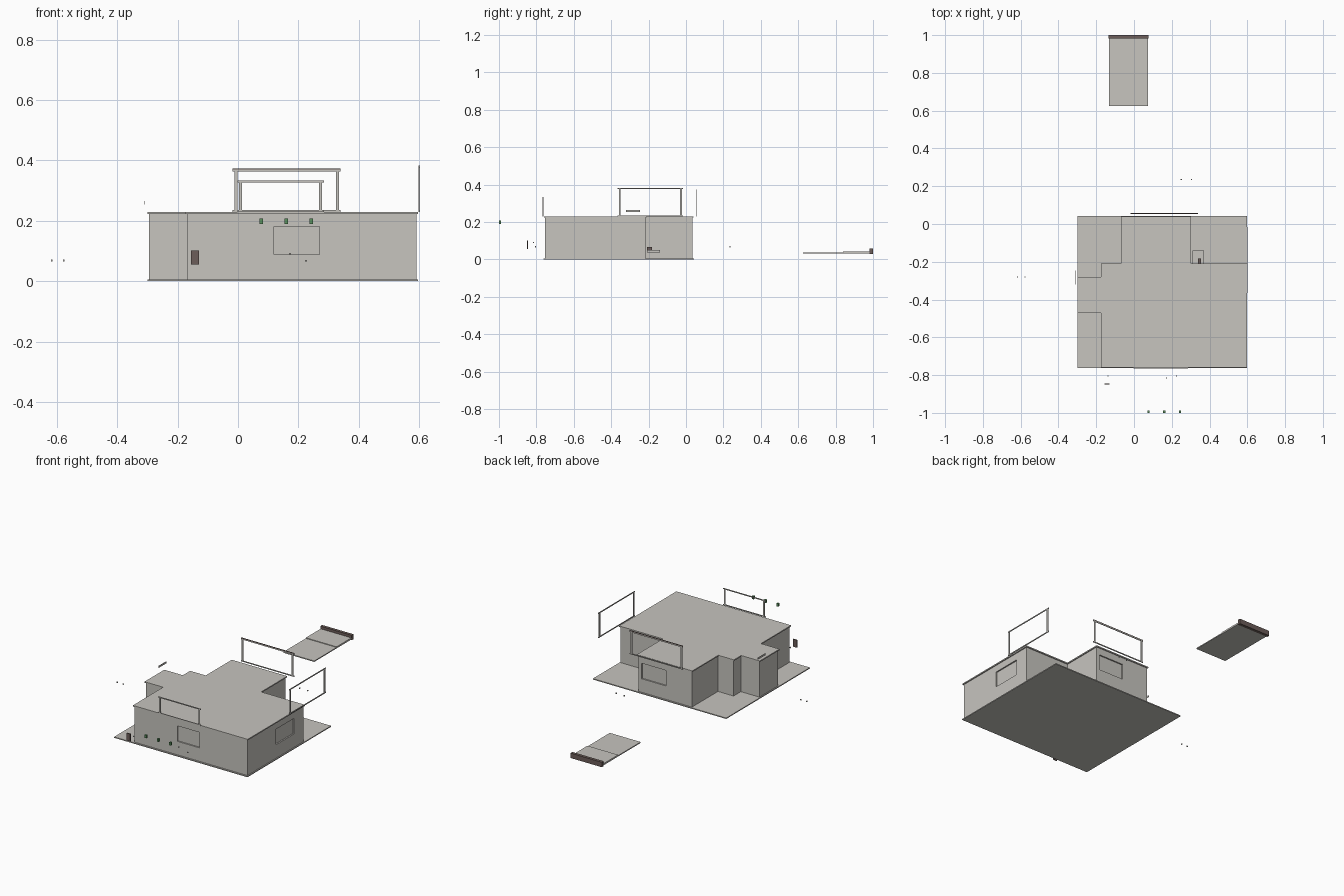
import bpy, bmesh

cube = bpy.data.objects.get("Cube")
if cube:
    bpy.data.objects.remove(cube, do_unlink=True)


def material(name, rgb):
    m = bpy.data.materials.new(name)
    m.use_nodes = True
    m.diffuse_color = (*rgb, 1)
    m.node_tree.nodes["Principled BSDF"].inputs["Base Color"].default_value = (*rgb, 1)
    return m


PLASTER = material("pale_plaster", (0.57, 0.555, 0.52))
BROWN = material("dark_brown", (0.15, 0.11, 0.10))
GREEN = material("leaf_green", (0.10, 0.28, 0.11))


def finish(name, bm, mat):
    bmesh.ops.recalc_face_normals(bm, faces=bm.faces)
    mesh = bpy.data.meshes.new(name)
    bm.to_mesh(mesh)
    bm.free()
    mesh.materials.append(mat)
    ob = bpy.data.objects.new(name, mesh)
    bpy.context.collection.objects.link(ob)
    return ob


def add_box(bm, x, y, z):
    verts = bmesh.ops.create_cube(bm, size=1)["verts"]
    for v in verts:
        v.co = [(a + b) / 2 + c * (b - a) for (a, b), c in zip((x, y, z), v.co)]


def box(name, x, y, z, mat=PLASTER):
    bm = bmesh.new()
    add_box(bm, x, y, z)
    return finish(name, bm, mat)


def prism(name, outline, z0, z1, inset=0.0):
    """Extrude a counter-clockwise right-angled outline, moved inward by inset."""
    bm = bmesh.new()
    verts = []
    n = len(outline)
    for i, (x, y) in enumerate(outline):
        for px, py, qx, qy in ((*outline[i - 1], x, y), (x, y, *outline[(i + 1) % n])):
            if abs(px - qx) < 1e-6:
                nx = x - inset * (1 if qy > py else -1)
            else:
                ny = y + inset * (1 if qx > px else -1)
        verts.append(bm.verts.new((nx, ny, z0)))
    face = bm.faces.new(verts)
    top = bmesh.ops.extrude_face_region(bm, geom=[face])["geom"]
    for v in top:
        if isinstance(v, bmesh.types.BMVert):
            v.co.z = z1
    return finish(name, bm, PLASTER)


# House: floor plate, stepped walls, flat roof
plan = [(-0.175, -0.76), (0.597, -0.76), (0.597, -0.21), (0.303, -0.21),
        (0.303, 0.04), (-0.07, 0.04), (-0.07, -0.21), (-0.175, -0.21),
        (-0.175, -0.28), (-0.3, -0.28), (-0.3, -0.47), (-0.175, -0.47)]
box("floor", (-0.3, 0.597), (-0.762, 0.042), (0, 0.006))
walls = prism("walls", plan, 0.006, 0.223, 0.006)
prism("roof", plan, 0.223, 0.23)

# Shallow window recesses in the front, side and back walls
recesses = [((0.12, 0.27), (-0.8, -0.746)),
            ((0.583, 0.65), (-0.48, -0.305)),
            ((0.11, 0.275), (0.026, 0.08))]
for x, y in recesses:
    cutter = box("window_cutter", x, y, (0.088, 0.182))
    cutter.hide_render = True
    mod = walls.modifiers.new("window", "BOOLEAN")
    mod.operation = "DIFFERENCE"
    mod.solver = "EXACT"
    mod.object = cutter
    bpy.context.view_layer.objects.active = walls
    bpy.ops.object.modifier_apply(modifier=mod.name)
    bpy.data.objects.remove(cutter, do_unlink=True)


# Open rectangular frames standing clear of the walls
def frame(name, axis, span, depth, z, bar=0.01, rail=0.006):
    bm = bmesh.new()
    (a, b), (lo, hi) = span, z
    slim = (depth - 0.002, depth + 0.002)
    parts = [((a + 0.006, a + 0.006 + bar), z), ((b - 0.006 - bar, b - 0.006), z),
             (span, (lo, lo + rail)), (span, (hi - rail, hi))]
    for s, h in parts:
        add_box(bm, *((s, slim) if axis == "x" else (slim, s)), h)
    return finish(name, bm, PLASTER)


frame("front_frame", "x", (-0.002, 0.285), -0.764, (0.23, 0.333))
frame("back_frame", "x", (-0.018, 0.34), 0.055, (0.23, 0.37))
frame("side_frame", "y", (-0.365, -0.015), 0.6, (0.23, 0.383))
box("back_frame_cap", (-0.018, 0.34), (0.053, 0.057), (0.37, 0.374), BROWN)
box("side_lintel", (-0.312, -0.309), (-0.32, -0.245), (0.254, 0.265))

# Detached deck with a raised step and dark end board
box("deck", (-0.132, 0.075), (0.625, 0.985), (0.032, 0.038))
box("deck_step", (-0.132, 0.075), (0.84, 0.985), (0.038, 0.042))
box("deck_end_board", (-0.134, 0.077), (0.982, 1.0), (0.028, 0.058), BROWN)

# Small bench and fitting in the back recess
box("bench", (0.31, 0.37), (-0.208, -0.14), (0.038, 0.05))
box("bench_fitting", (0.338, 0.354), (-0.208, -0.182), (0.05, 0.066), BROWN)

# Loose front pieces: door panel and three green blocks
box("door_panel", (-0.155, -0.13), (-0.85, -0.844), (0.056, 0.102), BROWN)
for i, x in enumerate((0.077, 0.16, 0.243)):
    box(f"green_block_{i + 1}", (x - 0.006, x + 0.006), (-1.0, -0.988), (0.19, 0.208), GREEN)

# Tiny handles around the building
handles = [(-0.617, -0.28, 0.069), (-0.577, -0.28, 0.069), (0.25, 0.235, 0.068),
           (0.305, 0.235, 0.068), (0.172, -0.815, 0.09), (0.225, -0.805, 0.068),
           (-0.138, -0.805, 0.068)]
for i, (x, y, z) in enumerate(handles):
    r = 0.003
    box(f"handle_{i + 1}", (x - r, x + r), (y - r, y + r), (z - r, z + r))
